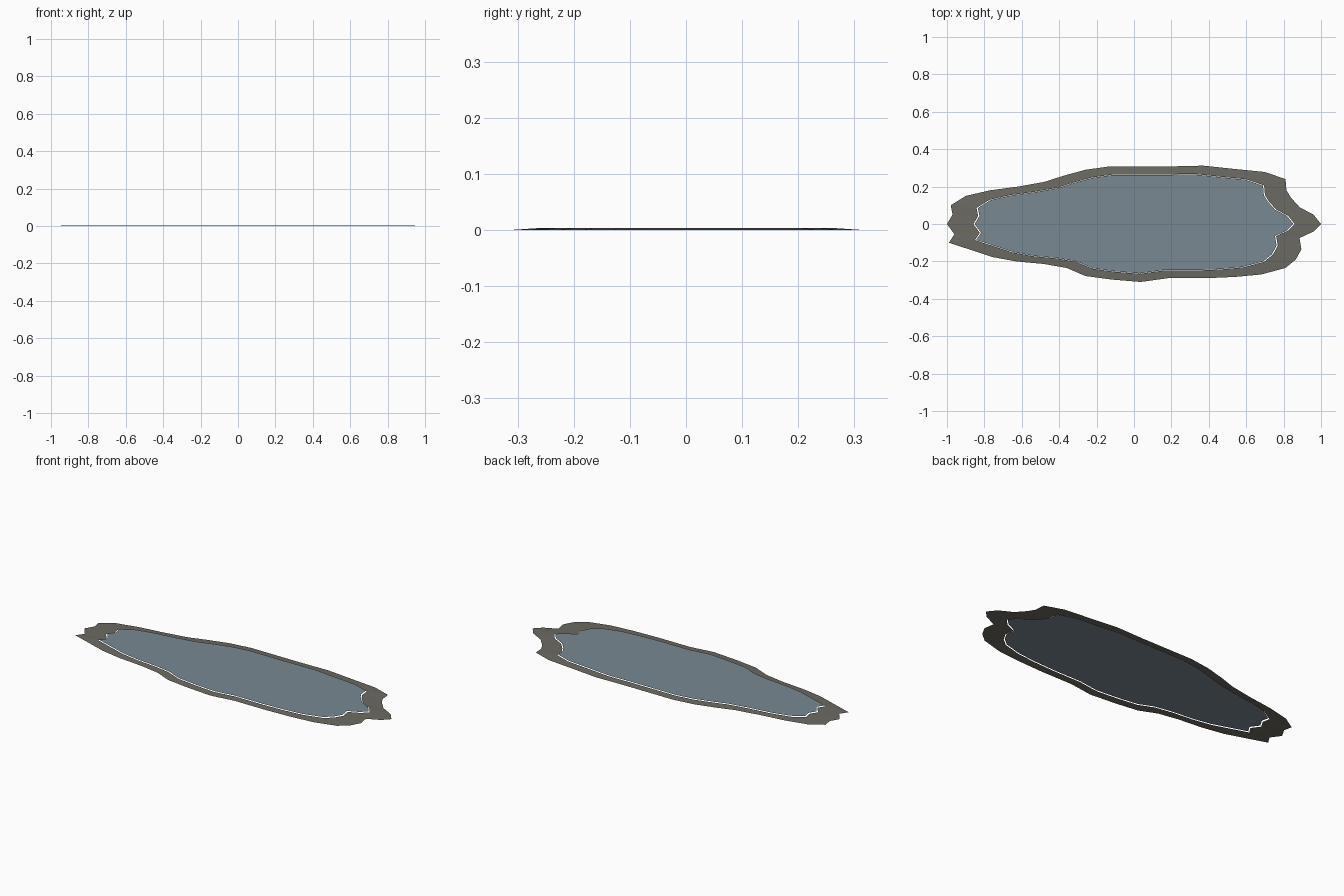
import bpy
import bmesh

start_cube = bpy.data.objects.get("Cube")
if start_cube:
    bpy.data.objects.remove(start_cube, do_unlink=True)

# Irregular shoreline, traced clockwise from the right-hand tip (-x)
SHORE = [
    (-1, 0), (-.97, .05), (-.98, .1), (-.9, .15), (-.77, .18), (-.62, .2),
    (-.48, .225), (-.38, .257), (-.26, .29), (-.13, .308), (.2, .308),
    (.37, .312), (.54, .294), (.7, .278), (.81, .24), (.815, .18),
    (.84, .14), (.885, .09), (.96, .05), (1, 0), (.96, -.04),
    (.885, -.075), (.895, -.135), (.865, -.19), (.81, -.235), (.68, -.27),
    (.54, -.283), (.38, -.29), (.18, -.29), (.035, -.31), (-.12, -.297),
    (-.26, -.278), (-.36, -.235), (-.48, -.214), (-.63, -.2),
    (-.755, -.177), (-.99, -.1), (-.96, -.055),
]
BANK_INNER_SCALE = .859
WATER_SCALE = .852
BANK_RISE = .003
WATER_LEVEL = .007


def make_material(name, colour):
    material = bpy.data.materials.new(name)
    material.use_nodes = True
    material.diffuse_color = colour
    shader = material.node_tree.nodes["Principled BSDF"]
    shader.inputs["Base Color"].default_value = colour
    shader.inputs["Roughness"].default_value = .8
    return material


def add_loop(bm, scale, height):
    """Add a scaled copy of the shoreline as a loop of vertices."""
    return [bm.verts.new((x * scale, y * scale, height)) for x, y in SHORE]


def finish(bm, name, material):
    """Turn every face upward and store the mesh as an object."""
    bm.normal_update()
    for face in bm.faces:
        if face.normal.z < 0:
            face.normal_flip()
    mesh = bpy.data.meshes.new(name)
    bm.to_mesh(mesh)
    bm.free()
    mesh.materials.append(material)
    obj = bpy.data.objects.new(name, mesh)
    bpy.context.collection.objects.link(obj)
    return obj


stone = make_material("stone grey", (.15, .144, .122, 1))
water = make_material("water blue grey", (.188, .25, .283, 1))

# Bank: a thin open ring that rises slightly toward the water
bm = bmesh.new()
outer = add_loop(bm, 1, 0)
inner = add_loop(bm, BANK_INNER_SCALE, BANK_RISE)
for i in range(len(SHORE)):
    bm.faces.new((outer[i - 1], outer[i], inner[i], inner[i - 1]))
finish(bm, "pond_bank", stone)

# Water: a single flat sheet just above the bank's opening
bm = bmesh.new()
bm.faces.new(add_loop(bm, WATER_SCALE, WATER_LEVEL))
finish(bm, "water_surface", water)
